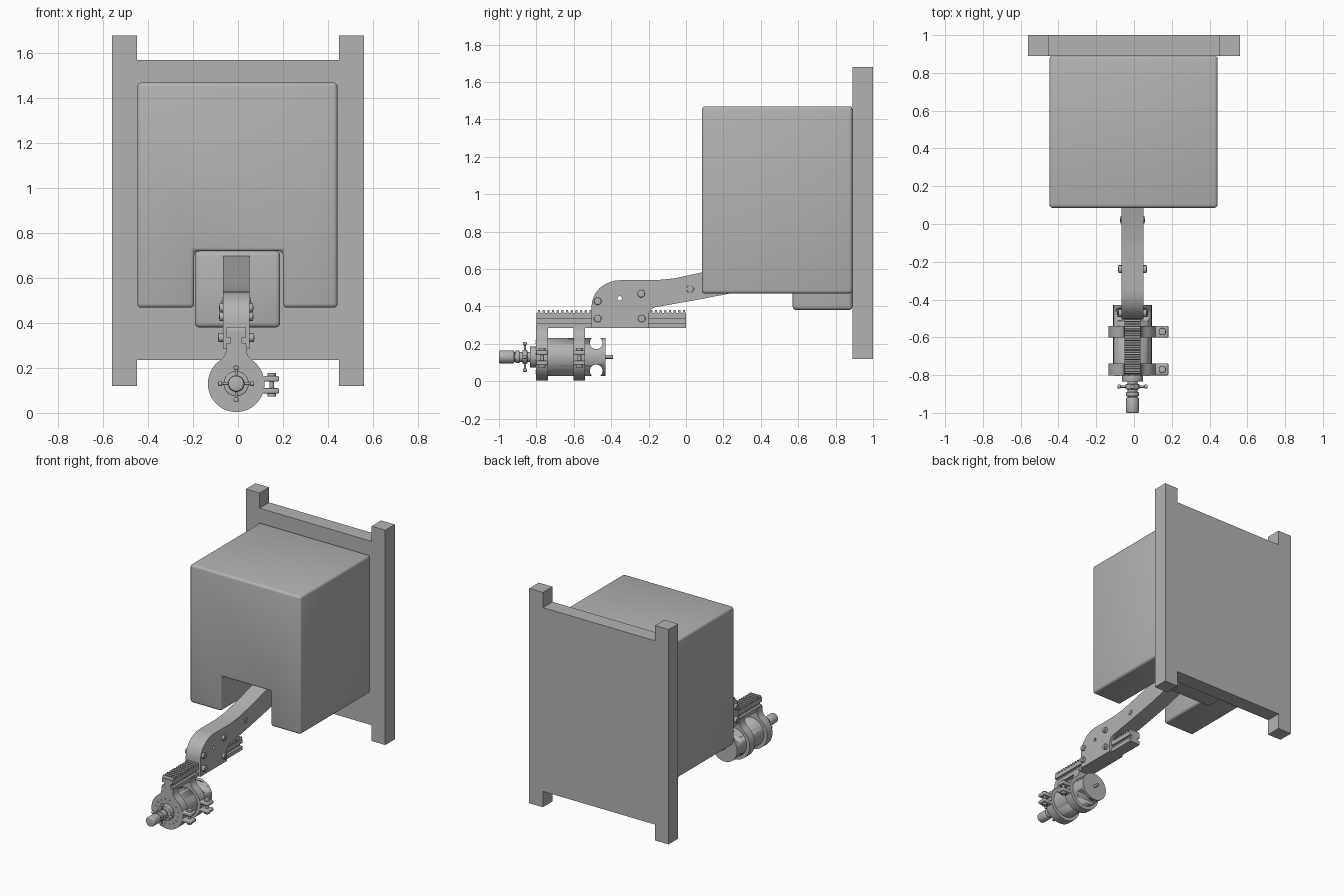
import bpy, bmesh
from math import sin, cos, pi, radians
from mathutils import Matrix, Vector

if "Cube" in bpy.data.objects:
    bpy.data.objects.remove(bpy.data.objects["Cube"])

grey = bpy.data.materials.new("plain_grey")
grey.use_nodes = True
GREY = (0.45, 0.45, 0.45, 1)
grey.diffuse_color = GREY
grey.node_tree.nodes["Principled BSDF"].inputs["Base Color"].default_value = GREY

CX = -0.008            # centre line of the arm and cylinder
CZ = 0.13              # height of the cylinder axis
TURN = {"x": Matrix.Rotation(pi / 2, 4, "Y"),
        "y": Matrix.Rotation(-pi / 2, 4, "X"),
        "z": Matrix.Identity(4)}


def finish(name, bm):
    bmesh.ops.recalc_face_normals(bm, faces=bm.faces[:])
    mesh = bpy.data.meshes.new(name)
    bm.to_mesh(mesh)
    bm.free()
    mesh.materials.append(grey)
    ob = bpy.data.objects.new(name, mesh)
    bpy.context.collection.objects.link(ob)
    bpy.ops.object.select_all(action="DESELECT")
    ob.select_set(True)
    bpy.context.view_layer.objects.active = ob
    bpy.ops.object.shade_smooth_by_angle(angle=radians(32))
    return ob


def bevel(bm, width, keep=lambda e: True, segments=3):
    edges = [e for e in bm.edges if keep(e)]
    bmesh.ops.bevel(bm, geom=edges, offset=width, segments=segments,
                    affect="EDGES", profile=0.5)


def box(name, x, y, z, width=0.0):
    bm = bmesh.new()
    bmesh.ops.create_cube(bm, size=1)
    for v in bm.verts:
        v.co = Vector(r[0] if c < 0 else r[1] for c, r in zip(v.co, (x, y, z)))
    if width:
        bevel(bm, width)
    return finish(name, bm)


def prism(name, points, start, end, axis, width=0.0):
    """Extrude an outline: (y, z) along x, or (x, z) along y."""
    bm = bmesh.new()
    place = (lambda p: (start, *p)) if axis == "x" else (lambda p: (p[0], start, p[1]))
    face = bm.faces.new([bm.verts.new(place(p)) for p in points])
    grown = bmesh.ops.extrude_face_region(bm, geom=[face])["geom"]
    step = (end - start, 0, 0) if axis == "x" else (0, end - start, 0)
    bmesh.ops.translate(bm, vec=step,
                        verts=[g for g in grown if isinstance(g, bmesh.types.BMVert)])
    bmesh.ops.recalc_face_normals(bm, faces=bm.faces[:])
    if width:
        bevel(bm, width)
    return finish(name, bm)


def rod(name, centre, radius, length, axis, sides=32, width=0.0):
    bm = bmesh.new()
    bmesh.ops.create_cone(bm, cap_ends=True, segments=sides, radius1=radius,
                          radius2=radius, depth=length)
    if width:
        bevel(bm, width, lambda e: any(len(f.verts) > 4 for f in e.link_faces))
    bm.transform(Matrix.Translation(centre) @ TURN[axis])
    return finish(name, bm)


def shaft(name, y0, y1, radius, width=0.0):
    return rod(name, (CX, (y0 + y1) / 2, CZ), radius, y1 - y0, "y", 40, width)


def cut(target, cutters):
    for c in cutters:
        mod = target.modifiers.new("cut", "BOOLEAN")
        mod.operation, mod.solver, mod.object = "DIFFERENCE", "EXACT", c
    bpy.context.view_layer.objects.active = target
    for mod in target.modifiers[:]:
        bpy.ops.object.modifier_apply(modifier=mod.name)
    for c in cutters:
        bpy.data.objects.remove(c)


# Back frame: one flush H-shaped slab
half = [(0.45, 0.235), (0.45, 0.12), (0.56, 0.12), (0.56, 1.68), (0.45, 1.68), (0.45, 1.57)]
prism("back_frame", half + [(-x, z) for x, z in reversed(half)], 0.89, 1.0, "y")

# Large housing with a slot in its underside, and the mounting block in the slot
prism("housing", [(-0.448, 0.468), (-0.195, 0.468), (-0.195, 0.72), (0.2, 0.72),
                  (0.2, 0.468), (0.443, 0.468), (0.443, 1.47), (-0.448, 1.47)],
      0.085, 0.89, "y", 0.018)
box("mounting_block", (-0.192, 0.188), (0.57, 0.89), (0.38, 0.72), 0.02)

# Cranked arm
nose = [(-0.35 - 0.155 * cos(a), 0.40 + 0.14 * sin(a))
        for a in (i * pi / 16 for i in range(9))]
top = [(-0.16, 0.54), (-0.06, 0.55), (0.085, 0.582), (0.3, 0.64), (0.6, 0.705)]
under = [(0.6, 0.56), (0.25, 0.472), (0.06, 0.435), (-0.15, 0.398)]
heel = [(-0.15 - 0.05 * sin(a), 0.348 + 0.05 * cos(a))
        for a in (i * pi / 12 for i in range(1, 7))]
arm = prism("arm", [(-0.505, 0.285)] + nose + top + under + heel + [(-0.2, 0.285)],
            CX - 0.059, CX + 0.059, "x")
cut(arm, [rod("hole_cutter", (CX, -0.355, 0.443), 0.012, 0.4, "x", 20)])

# Bolts through the arm, with hexagon sockets
for i, (y, z, reach) in enumerate([(-0.472, 0.428, 0.075), (-0.472, 0.335, 0.08),
                                   (-0.24, 0.468, 0.075), (-0.237, 0.335, 0.075),
                                   (0.022, 0.493, 0.064)]):
    rod(f"arm_bolt_{i}", (CX, y, z), 0.02, 2 * reach, "x", 24, 0.003)
    for s in (-1, 1):
        rod(f"arm_bolt_hex_{i}", (CX + s * reach, y, z), 0.011, 0.004, "x", 6)

# Toothed rail with side grooves
teeth, pitch = [], 0.8 / 32
for i in range(32):
    y = -0.8 + i * pitch
    teeth += [(y, 0.364), (y + pitch * 0.25, 0.364),
              (y + pitch * 0.4, 0.382), (y + pitch * 0.75, 0.382), (y + pitch * 0.9, 0.364)]
prism("rack_teeth", teeth + [(0, 0.364), (0, 0.335), (-0.8, 0.335)], CX - 0.043, CX + 0.043, "x")
box("rail_web", (CX - 0.026, CX + 0.026), (-0.8, 0), (0.305, 0.34))
box("rail_foot", (CX - 0.043, CX + 0.043), (-0.8, 0), (0.285, 0.312))

# Clamps: ring with neck, split ears and pinch bolt
ring = [(CX + 0.126 * sin(a), CZ + 0.126 * cos(a))
        for a in (radians(32 + i * 296 / 48) for i in range(49))]
neck = [(CX - 0.052, 0.255), (CX - 0.045, 0.275), (CX - 0.045, 0.3),
        (CX + 0.045, 0.3), (CX + 0.045, 0.275), (CX + 0.052, 0.255)]
for label, y in (("front", -0.77), ("rear", -0.57)):
    prism(f"{label}_clamp", ring + neck, y - 0.031, y + 0.031, "y")
    for z in (0.098, 0.152):
        box(f"{label}_clamp_ear", (0.085, 0.182), (y - 0.031, y + 0.031), (z - 0.012, z + 0.012), 0.006)
    rod(f"{label}_pinch_bolt", (0.15, y, 0.125), 0.01, 0.1, "z", 16)
    for z in (0.08, 0.17):
        rod(f"{label}_pinch_bolt_head", (0.15, y, z), 0.019, 0.016, "z", 20, 0.003)

# Cylinder with a waist cut above and below near its rear end
barrel = shaft("cylinder", -0.795, -0.43, 0.102)
cutters = []
for s in (-1, 1):
    cutters.append(rod("waist_cutter", (CX, -0.48, CZ + s * 0.075), 0.034, 0.5, "x"))
    z = sorted((CZ + s * 0.08, CZ + s * 0.15))
    cutters.append(box("slot_cutter", (-0.3, 0.3), (-0.504, -0.456), z))
cut(barrel, cutters)
shaft("rear_pin", -0.44, -0.39, 0.01)

# Ring of small screws on the front face
for i in range(16):
    a = i * pi / 8 + pi / 16
    rod("face_screw", (CX + 0.088 * cos(a), -0.802, CZ + 0.088 * sin(a)), 0.004, 0.006, "y", 8)

# Front collar, spindle and cross handle
shaft("front_collar", -0.835, -0.795, 0.056, 0.004)
shaft("spindle", -0.93, -0.83, 0.027)
shaft("spindle_hub", -0.875, -0.848, 0.037, 0.005)
shaft("spindle_ring", -0.912, -0.89, 0.034, 0.004)
shaft("end_knob", -1.0, -0.918, 0.035, 0.008)
for axis, step in (("x", Vector((1, 0, 0))), ("z", Vector((0, 0, 1)))):
    centre = Vector((CX, -0.861, CZ))
    rod("cross_handle", centre, 0.006, 0.145, axis, 12)
    for s in (-1, 1):
        rod("handle_tip", centre + step * s * 0.071, 0.011, 0.018, axis, 16, 0.005)
